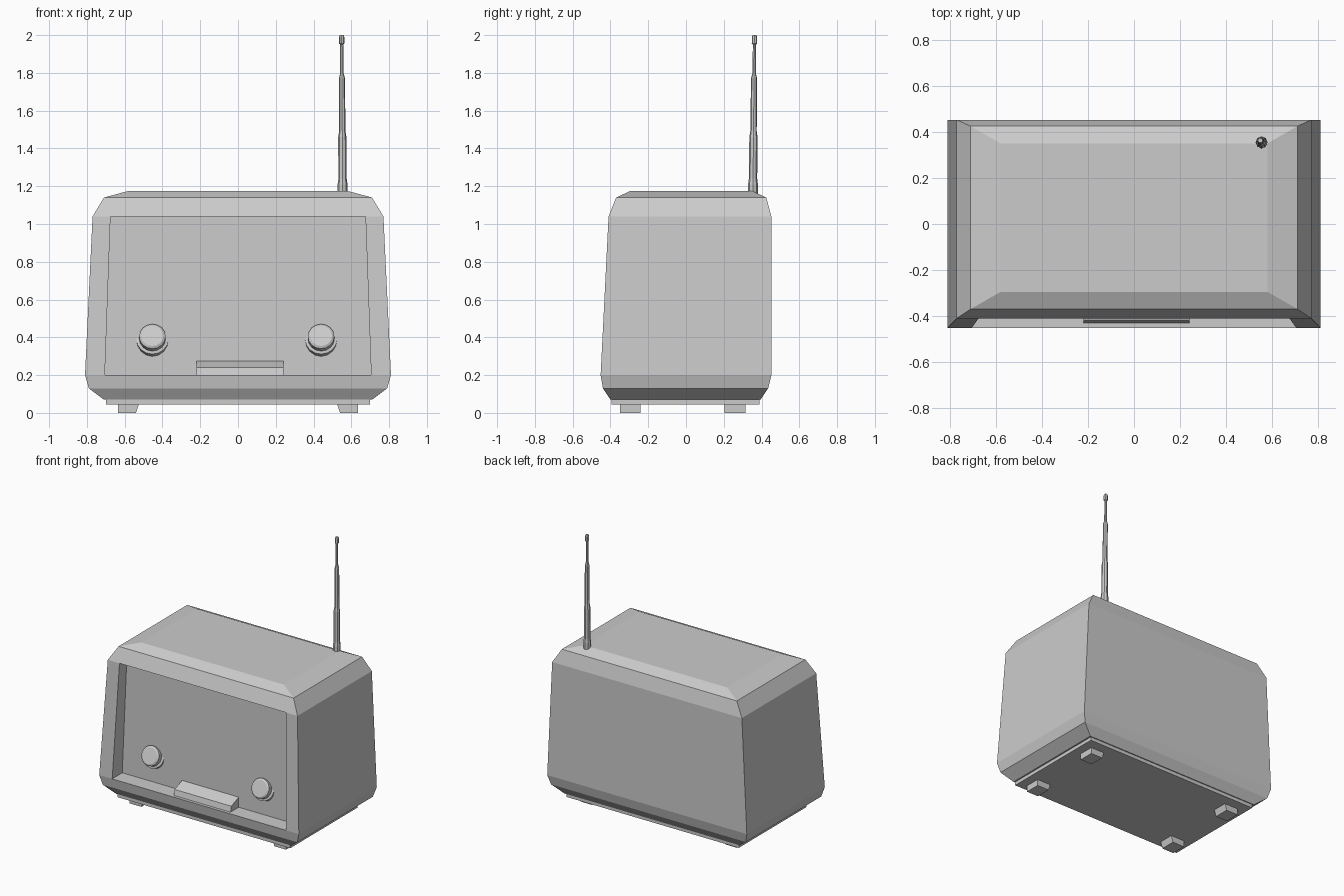
import bpy, bmesh, math
from mathutils import Matrix, Vector

cube = bpy.data.objects.get("Cube")
if cube:
    bpy.data.objects.remove(cube, do_unlink=True)

grey = bpy.data.materials.new("plain_grey")
grey.use_nodes = True
grey.diffuse_color = (0.6, 0.6, 0.6, 1)
grey.node_tree.nodes["Principled BSDF"].inputs["Base Color"].default_value = (0.6, 0.6, 0.6, 1)


def finish(bm, name):
    bmesh.ops.recalc_face_normals(bm, faces=bm.faces)
    mesh = bpy.data.meshes.new(name)
    bm.to_mesh(mesh)
    bm.free()
    mesh.materials.append(grey)
    obj = bpy.data.objects.new(name, mesh)
    bpy.context.collection.objects.link(obj)
    return obj


def skin(bm, rings, caps=True):
    """Join rings of vertices with quads and close both ends."""
    n = len(rings[0])
    for a, b in zip(rings, rings[1:]):
        for i in range(n):
            j = (i + 1) % n
            bm.faces.new((a[i], a[j], b[j], b[i]))
    if caps:
        bm.faces.new(rings[0])
        bm.faces.new(rings[-1])


def turned(name, profile, sides, start, axis):
    """Turned part from (radius, distance) pairs along an axis."""
    bm = bmesh.new()
    rings = []
    for r, d in profile:
        rings.append([bm.verts.new((r * math.cos(math.tau * i / sides),
                                    r * math.sin(math.tau * i / sides), d))
                      for i in range(sides)])
    skin(bm, rings)
    turn = Vector((0, 0, 1)).rotation_difference(Vector(axis)).to_matrix().to_4x4()
    bm.transform(Matrix.Translation(start) @ turn)
    return finish(bm, name)


def box(name, x, y, z, taper=0):
    """Box from ranges; taper moves the lower inner edge outward."""
    bm = bmesh.new()
    rings = []
    for h, t in zip(z, (taper, 0)):
        rings.append([bm.verts.new(p + (h,)) for p in (
            (x[0] + t, y[0]), (x[1], y[0]), (x[1], y[1]), (x[0] + t, y[1]))])
    skin(bm, rings)
    return finish(bm, name)


# Cabinet: height, half width, front, back, half width of the opening
levels = [
    (0.07, 0.71, -0.40, 0.395, 0.63),
    (0.13, 0.79, -0.44, 0.435, 0.69),
    (0.20, 0.81, -0.452, 0.452, 0.705),
    (1.04, 0.77, -0.41, 0.452, 0.675),
    (1.14, 0.71, -0.37, 0.425, 0.62),
    (1.175, 0.58, -0.295, 0.35, 0.50),
]
bm = bmesh.new()
rings = []
for z, w, front, back, o in levels:
    outline = [(-o, front), (o, front), (w, front), (w, back), (-w, back), (-w, front)]
    rings.append([bm.verts.new((x, y, z)) for x, y in outline])
skin(bm, rings)

# Recessed front panel in place of the middle front face
low, high = rings[2], rings[3]
rim = [low[0], low[1], high[1], high[0]]
panel = next(f for f in bm.faces if set(f.verts) == set(rim))
bm.faces.remove(panel)
inner = [bm.verts.new((v.co.x, -0.335 if v.co.z < 0.5 else -0.325, v.co.z)) for v in rim]
skin(bm, [rim, inner], caps=False)
bm.faces.new(inner)
finish(bm, "cabinet")

# Base plate and feet
box("base_plate", (-0.70, 0.70), (-0.395, 0.388), (0.045, 0.072))
for side, s in (("left", 1), ("right", -1)):
    for place, y in (("front", (-0.35, -0.24)), ("back", (0.205, 0.315))):
        box(f"{place}_{side}_foot", (0.525 * s, 0.635 * s), y, (0, 0.046), 0.015 * s)

# Knobs, tilted upward
for side, x in (("left", 0.44), ("right", -0.453)):
    turned(f"{side}_knob",
           [(0.085, -0.03), (0.085, 0.02), (0.07, 0.025), (0.07, 0.06), (0.058, 0.068)],
           16, (x, -0.315, 0.383), (0, -0.93, 0.37))

# Control ledge along the bottom of the panel
bm = bmesh.new()
profile = [(-0.33, 0.20), (-0.33, 0.275), (-0.345, 0.27), (-0.42, 0.24), (-0.43, 0.20)]
skin(bm, [[bm.verts.new((x, y, z)) for y, z in profile] for x in (-0.22, 0.24)])
finish(bm, "control_ledge")

# Telescopic antenna, leaning slightly
turned("antenna",
       [(0.026, 0), (0.026, 0.06), (0.022, 0.09), (0.022, 0.31), (0.017, 0.34), (0.016, 0.62),
        (0.009, 0.65), (0.008, 0.80), (0.014, 0.805), (0.014, 0.84), (0.010, 0.85)],
       8, (0.554, 0.354, 1.15), (-0.006, 0.01, 1))
